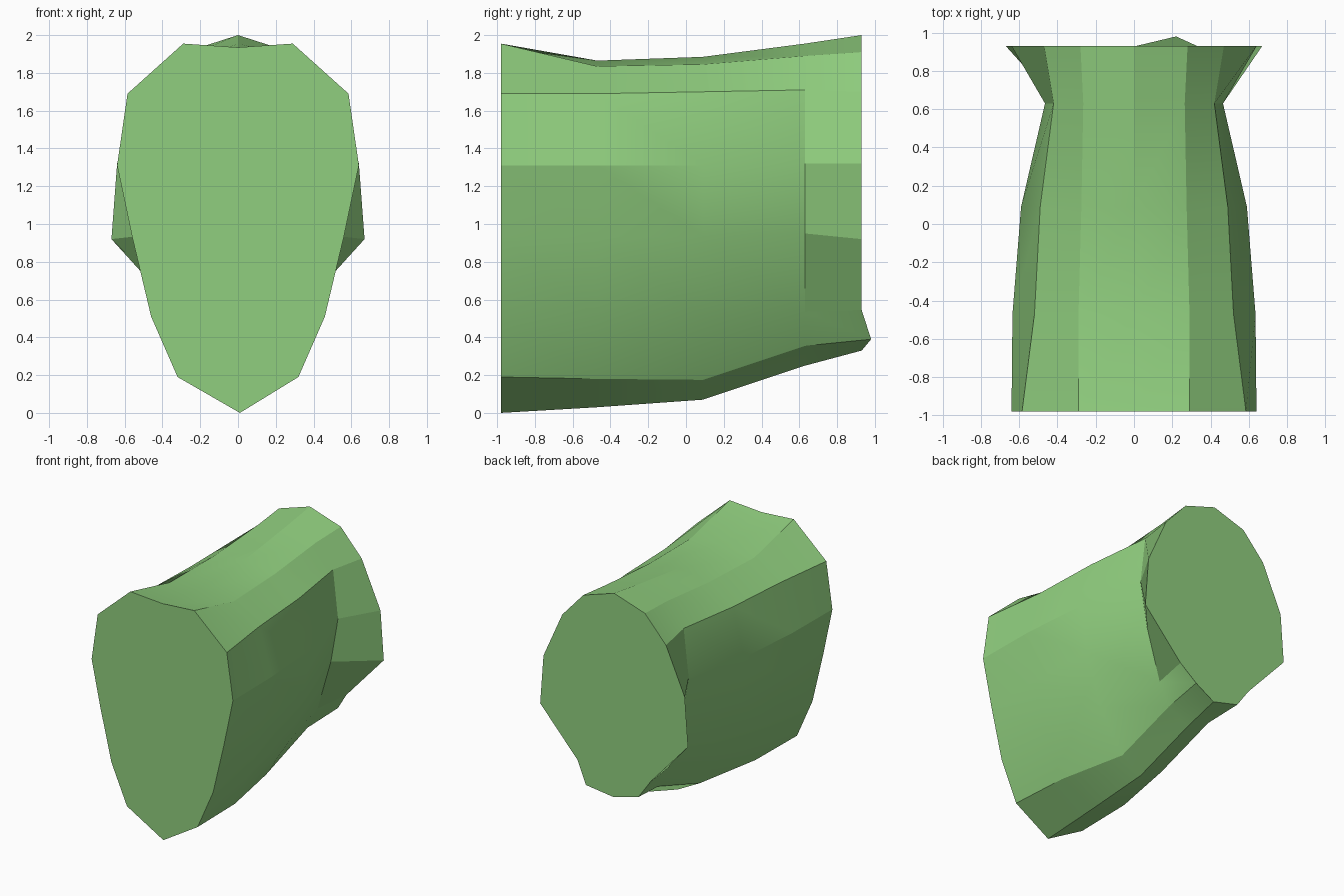
import bpy, bmesh
from math import radians

if "Cube" in bpy.data.objects:
    bpy.data.objects.remove(bpy.data.objects["Cube"])

# Cross-sections from front to back: y, then half outline (x, z) from top to bottom
sections = [
    (-0.98, [(0, 1.935), (.29, 1.955), (.585, 1.69), (.64, 1.31), (.56, .93), (.46, .51), (.32, .19), (.01, 0)]),
    (-0.47, [(0, 1.865), (.29, 1.835), (.52, 1.69), (.635, 1.31), (.56, .93), (.45, .51), (.30, .18), (.01, .03)]),
    (0.09, [(0, 1.885), (.275, 1.845), (.49, 1.70), (.59, 1.31), (.53, .935), (.40, .51), (.19, .175), (.01, .07)]),
    (0.63, [(0, 1.955), (.265, 1.89), (.42, 1.71), (.465, 1.32), (.40, .95), (.28, .535), (.19, .355), (.01, .25)]),
    (0.93, [(0, 2.0), (.28, 1.91), (.47, 1.70), (.64, 1.32), (.67, .92), (.33, .545), (.22, .39), (.01, .33)]),
]

# Loft the body through the mirrored sections
bm = bmesh.new()
rings = []
for y, half in sections:
    outline = half + [(-x, z) for x, z in half[-2:0:-1]]
    rings.append([bm.verts.new((x, y, z)) for x, z in outline])
rings[-1][6].co.y = 0.98  # lower right corner juts out at the back
n = len(rings[0])
for a, b in zip(rings, rings[1:]):
    for i in range(n):
        j = (i + 1) % n
        bm.faces.new((a[i], a[j], b[j], b[i]))

# End caps
bm.faces.new(rings[0])
bm.faces.new(rings[-1][::-1])
bmesh.ops.recalc_face_normals(bm, faces=bm.faces[:])

mesh = bpy.data.meshes.new("torso")
bm.to_mesh(mesh)
bm.free()
torso = bpy.data.objects.new("torso", mesh)
bpy.context.collection.objects.link(torso)

# Green surface, soft across shallow folds and sharp at the caps
mat = bpy.data.materials.new("green")
mat.diffuse_color = (0.28, 0.62, 0.21, 1)
mat.use_nodes = True
mat.node_tree.nodes["Principled BSDF"].inputs["Base Color"].default_value = mat.diffuse_color
mesh.materials.append(mat)
bpy.context.view_layer.objects.active = torso
torso.select_set(True)
bpy.ops.object.shade_smooth_by_angle(angle=radians(20))
